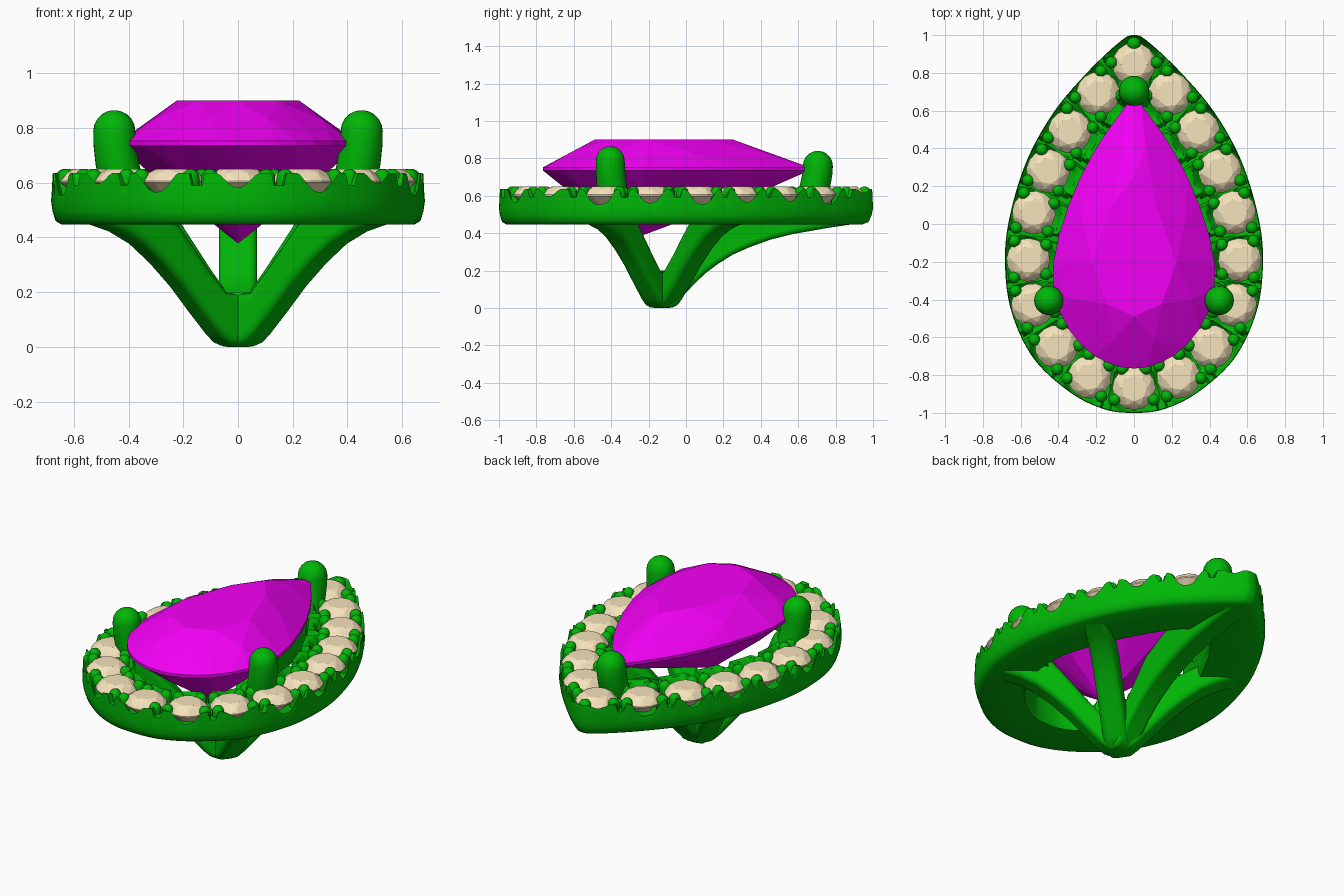
import bpy, bmesh, math
from mathutils import Vector

if "Cube" in bpy.data.objects:
    bpy.data.objects.remove(bpy.data.objects["Cube"])


def material(name, color):
    m = bpy.data.materials.new(name)
    m.diffuse_color = (*color, 1)
    m.use_nodes = True
    m.node_tree.nodes["Principled BSDF"].inputs["Base Color"].default_value = m.diffuse_color
    return m


METAL = material("green_metal", (0.0, 0.47, 0.002))
MAGENTA = material("magenta_gem", (0.90, 0.0, 0.92))
CREAM = material("cream_stone", (0.92, 0.77, 0.50))


def finish(bm, name, mat, smooth=True):
    bmesh.ops.recalc_face_normals(bm, faces=bm.faces)
    me = bpy.data.meshes.new(name)
    bm.to_mesh(me)
    bm.free()
    me.materials.append(mat)
    ob = bpy.data.objects.new(name, me)
    bpy.context.collection.objects.link(ob)
    if smooth:
        bpy.ops.object.select_all(action='DESELECT')
        ob.select_set(True)
        bpy.context.view_layer.objects.active = ob
        bpy.ops.object.shade_smooth_by_angle(angle=math.radians(50))
    return ob


def pear(half, steps):
    """Closed smooth outline through half-profile points mirrored in x."""
    pts = [Vector(p) for p in half]
    pts += [Vector((-p.x, p.y)) for p in reversed(pts[1:-1])]
    n, out = len(pts), []
    for i in range(n):
        a, b, c, d = (pts[(i + k) % n] for k in (-1, 0, 1, 2))
        for s in range(steps):
            t = s / steps
            out.append(0.5 * (2*b + (c - a)*t + (2*a - 5*b + 4*c - d)*t*t
                              + (3*b - a - 3*c + d)*t**3))
    return out


def loft(bm, rings, closed=False):
    """Skin a list of vertex loops; closed joins last to first, otherwise caps."""
    vs = [[bm.verts.new(p) for p in r] for r in rings]
    n = len(vs[0])
    for k in range(len(vs) if closed else len(vs) - 1):
        a, b = vs[k], vs[(k + 1) % len(vs)]
        for i in range(n):
            j = (i + 1) % n
            bm.faces.new((a[i], a[j], b[j], b[i]))
    if not closed:
        bm.faces.new(vs[0])
        bm.faces.new(vs[-1])


def post(bm, base, top, r0, r1, z0, z1, segs):
    """Round-headed prong whose axis bends from base to top."""
    base, top = Vector(base), Vector(top)
    levels = [(z0 + (z1 - r1 - z0)*f, r0 + (r1 - r0)*f, f) for f in (0, .3, .6, .85, 1)]
    levels += [(z1 - r1 + r1*math.sin(a), r1*math.cos(a), 1)
               for a in (math.radians(d) for d in (18, 36, 54, 70, 84))]
    rings = []
    for z, r, f in levels:
        c = base.lerp(top, math.sin(f*math.pi/2))
        rings.append([(c.x + r*math.cos(2*math.pi*i/segs),
                       c.y + r*math.sin(2*math.pi*i/segs), z) for i in range(segs)])
    loft(bm, rings)


def faceted(name, outline, centre, culet, zs, scales, mat):
    """Brilliant cut: convex hull of girdle, crown, table and pavilion points.
    zs = culet, pavilion, girdle low, girdle high, crown, table."""
    c = Vector(centre)
    k = Vector(culet)
    n = len(outline)
    bm = bmesh.new()

    def ring(z, s, mid, step=1, off=0):
        for i in range(off, n, step):
            p = mid + (outline[i] - mid)*s
            bm.verts.new((p.x, p.y, z))
    step = n // 8
    bm.verts.new((k.x, k.y, zs[0]))
    ring(zs[1], scales[0], k, step, 0)
    ring(zs[2], 1, c)
    ring(zs[3], 1, c)
    ring(zs[4], scales[1], c, step, step // 2)
    ring(zs[5], scales[2], c, step, 0)
    bmesh.ops.convex_hull(bm, input=bm.verts)
    loose = [v for v in bm.verts if not v.link_faces]
    bmesh.ops.delete(bm, geom=loose, context='VERTS')
    bmesh.ops.dissolve_limit(bm, angle_limit=0.01, verts=bm.verts, edges=bm.edges)
    return finish(bm, name, mat, smooth=False)


# halo stone positions, clockwise from the tip
right = [(.19, .69), (.34, .49), (.455, .28), (.53, .06), (.56, -.19),
         (.535, -.43), (.41, -.65), (.235, -.81)]
seats = [Vector(p) for p in [(0, .845)] + right + [(0, -.87)]]
seats += [Vector((-x, y)) for x, y in reversed(right)]

# halo ring with scalloped top
outer = pear([(0, 1), (.075, .965), (.25, .80), (.425, .592), (.568, .335), (.658, .04),
              (.683, -.2), (.65, -.46), (.533, -.71), (.34, -.89), (.16, -.98), (0, -1)], 18)
inner = pear([(0, .60), (.03, .575), (.095, .52), (.195, .38), (.30, .18), (.385, -.04),
              (.41, -.2), (.39, -.37), (.32, -.53), (.2, -.65), (.1, -.71), (0, -.725)], 18)


def top_height(p):
    d = sorted((p - s).length for s in seats)
    f = min(max((d[0] - .112) / .035, 0), 1)
    h = .55 + .085*f*f*(3 - 2*f)
    if d[1] - d[0] < .03:
        h = min(h, .59)
    return h


section = [(.97, .447), (.14, .447), (.06, .46), (.02, .495), (0, .535)]
section += [(t, None) for t in (.012, .05, .1, .16, .25, .37, .5, .63, .75, .84, .9, .95, .99)]
section += [(1, .53), (1, .465)]
rings = []
for t, z in section:
    row = [o.lerp(i, t) for o, i in zip(outer, inner)]
    rings.append([(p.x, p.y, z if z else top_height(p)) for p in row])
bm = bmesh.new()
loft(bm, rings, closed=True)
finish(bm, "halo_ring", METAL)

# small split prongs between halo stones
bm = bmesh.new()
for i, a in enumerate(seats):
    b = seats[(i + 1) % len(seats)]
    t = (b - a).normalized()
    n = Vector((-t.y, t.x))
    m = (a + b) / 2
    for off in (.084, -.085):
        for side in (-.036, .036):
            p = m + n*off + t*side
            post(bm, p, p, .032, .032, .5, .65, 12)
post(bm, (0, .955), (0, .955), .036, .036, .5, .65, 12)
finish(bm, "halo_prongs", METAL)

# halo stones
for i, s in enumerate(seats):
    turn = math.atan2(s.y, s.x)
    circle = [s + .115*Vector((math.cos(turn + a*math.pi/8), math.sin(turn + a*math.pi/8)))
              for a in range(16)]
    faceted(f"halo_stone_{i + 1}", circle, s, s,
            (.50, .555, .6, .607, .635, .65), (.55, .82, .6), CREAM)

# centre gem
gem = pear([(0, .66), (.08, .575), (.22, .37), (.35, .09), (.43, -.22), (.395, -.46),
            (.28, -.64), (.14, -.735), (0, -.765)], 2)
faceted("centre_gem", gem, (0, -.19), (0, -.26),
        (.378, .64, .735, .752, .832, .9), (.765, .78, .52), MAGENTA)

# three claws holding the centre gem
bm = bmesh.new()
for sx in (-1, 1):
    post(bm, (sx*.39, -.37), (sx*.452, -.405), .085, .077, .48, .865, 28)
post(bm, (0, .62), (0, .705), .085, .08, .48, .84, 28)
finish(bm, "gem_claws", METAL)

# legs running from the foot up into the ring
HUB = Vector((0, -.13))


def leg(name, x, y, profile):
    d = Vector((x, y)).normalized()
    w = Vector((-d.y, d.x)) * .07
    bm = bmesh.new()
    loft(bm, [[(*(HUB + d*r + w*s), z) for r, z in profile] for s in (-1, 1)])
    ob = finish(bm, name, METAL)
    bev = ob.modifiers.new("round", 'BEVEL')
    bev.width, bev.segments = .035, 4
    bev.limit_method, bev.angle_limit = 'ANGLE', math.radians(60)


under = [(0, 0), (.04, .002), (.075, .014), (.11, .045), (.18, .12), (.27, .22), (.36, .305),
         (.45, .375), (.54, .42), (.66, .455)]
upper = [(.30, .45), (.23, .365), (.16, .28), (.085, .197), (0, .19)]
claw_leg = under + [(.64, .5), (.54, .55), (.5, .63), (.41, .63), (.37, .53)] + upper
side_leg = under + [(.62, .52), (.5, .54), (.42, .52)] + upper
tip_leg = [(0, 0), (.05, .002), (.085, .02), (.12, .07), (.18, .135), (.24, .19), (.3, .235),
           (.38, .285), (.47, .325), (.58, .365), (.7, .395), (.9, .43), (1.07, .455),
           (1.05, .5), (.9, .52), (.84, .6), (.72, .6), (.45, .53)] + upper
for side, sx in (("right", 1), ("left", -1)):
    leg(f"front_{side}_leg", sx*.54, -.37, claw_leg)
    leg(f"rear_{side}_leg", sx*.52, .41, side_leg)
leg("tip_leg", 0, 1, tip_leg)

# foot where the legs meet
bm = bmesh.new()
loft(bm, [[(HUB.x + r*math.cos(a*math.pi/16), HUB.y + r*math.sin(a*math.pi/16), z)
           for a in range(32)]
          for r, z in ((.04, 0), (.06, .005), (.073, .02), (.08, .045), (.08, .17), (.06, .2))])
finish(bm, "foot", METAL)
